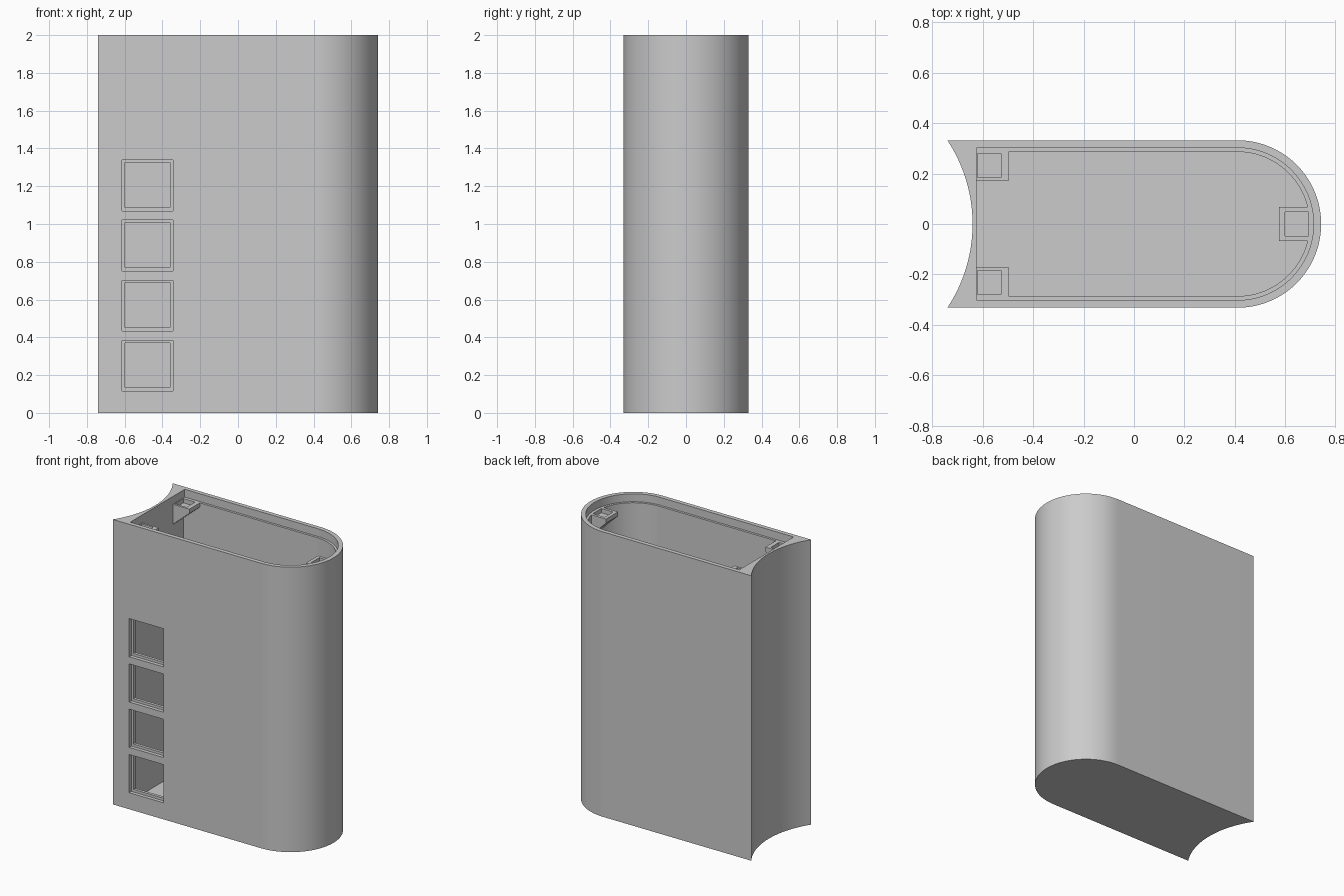
import bpy
import bmesh
from math import sin, cos, pi, radians, asin

default = bpy.data.objects.get("Cube")
if default:
    bpy.data.objects.remove(default, do_unlink=True)

grey = bpy.data.materials.new("plain grey")
grey.use_nodes = True
grey.diffuse_color = (0.6, 0.6, 0.6, 1)
grey.node_tree.nodes["Principled BSDF"].inputs["Base Color"].default_value = (0.6, 0.6, 0.6, 1)

HEIGHT = 2.0
FLOOR = 0.04
LEDGE_Z = 1.945        # level of the lid seat and bracket tops
ARC_X = 0.41           # centre of the rounded end
OUTER_R, SEAT_R, CAVITY_R = 0.332, 0.302, 0.286
INNER_X = -0.625


def extrude(name, points, vector):
    """Solid made by sweeping a closed 3D outline along a vector."""
    bm = bmesh.new()
    face = bm.faces.new([bm.verts.new(p) for p in points])
    swept = bmesh.ops.extrude_face_region(bm, geom=[face])
    verts = [g for g in swept["geom"] if isinstance(g, bmesh.types.BMVert)]
    bmesh.ops.translate(bm, verts=verts, vec=vector)
    bmesh.ops.recalc_face_normals(bm, faces=bm.faces)
    mesh = bpy.data.meshes.new(name)
    bm.to_mesh(mesh)
    bm.free()
    mesh.materials.append(grey)
    obj = bpy.data.objects.new(name, mesh)
    bpy.context.collection.objects.link(obj)
    return obj


def box(name, x0, x1, y0, y1, z0, z1):
    outline = [(x0, y0, z0), (x1, y0, z0), (x1, y1, z0), (x0, y1, z0)]
    return extrude(name, outline, (0, 0, z1 - z0))


def round_end(radius, steps=48):
    return [(ARC_X + radius * sin(pi * i / steps), -radius * cos(pi * i / steps))
            for i in range(steps + 1)]


def prism(name, outline, z0, z1):
    return extrude(name, [(x, y, z0) for x, y in outline], (0, 0, z1 - z0))


def combine(target, tool, operation):
    """Apply a boolean and discard the tool object."""
    tool.hide_render = True
    mod = target.modifiers.new(tool.name, "BOOLEAN")
    mod.operation = operation
    mod.solver = "EXACT"
    mod.object = tool
    bpy.context.view_layer.objects.active = target
    bpy.ops.object.modifier_apply(modifier=mod.name)
    bpy.data.objects.remove(tool, do_unlink=True)


# Outer shell: rounded on one end, hollowed to a concave arc on the other
HOLLOW_R = 0.601
half = asin(OUTER_R / HOLLOW_R)
concave = []
for i in range(33):
    a = half * (1 - i / 16)
    concave.append((-0.64 - HOLLOW_R + HOLLOW_R * cos(a), HOLLOW_R * sin(a)))
body = prism("case_body", round_end(OUTER_R) + concave, 0, HEIGHT)


def inner_outline(radius):
    return round_end(radius) + [(INNER_X, radius), (INNER_X, -radius)]


# Main cavity
combine(body, prism("cavity_cutter", inner_outline(CAVITY_R), FLOOR, 2.1), "DIFFERENCE")


# Wedge brackets under the lid, trimmed later by the lid seat
def bracket(name, wall_x, tip_x, y0, y1):
    top = LEDGE_Z + 0.02
    side = [(wall_x, y0, top), (tip_x, y0, top),
            (tip_x, y0, LEDGE_Z - 0.03), (wall_x, y0, LEDGE_Z - 0.15)]
    combine(body, extrude(name, side, (0, y1 - y0, 0)), "UNION")


bracket("back_bracket", INNER_X - 0.01, -0.497, 0.17, 0.295)
bracket("front_bracket", INNER_X - 0.01, -0.497, -0.295, -0.17)
bracket("round_end_bracket", 0.70, 0.575, -0.067, 0.067)

# Lid seat around the top
combine(body, prism("lid_seat_cutter", inner_outline(SEAT_R), LEDGE_Z, 2.1), "DIFFERENCE")

# Square pockets in the brackets
for x, y in ((-0.574, 0.232), (-0.574, -0.232), (0.645, 0)):
    combine(body, box("pocket_cutter", x - 0.046, x + 0.046, y - 0.047, y + 0.047,
                      LEDGE_Z - 0.03, LEDGE_Z + 0.03), "DIFFERENCE")

# Four stepped square windows in the front wall
for i in range(4):
    z = 0.116 + 0.318 * i
    combine(body, box("window_recess_cutter", -0.613, -0.345, -0.4, -OUTER_R + 0.025,
                      z, z + 0.268), "DIFFERENCE")
    combine(body, box("window_cutter", -0.597, -0.36, -0.4, -0.2,
                      z + 0.018, z + 0.255), "DIFFERENCE")

# Smooth curved walls, crisp edges
bpy.ops.object.select_all(action="DESELECT")
body.select_set(True)
bpy.context.view_layer.objects.active = body
bpy.ops.object.shade_smooth_by_angle(angle=radians(25))
